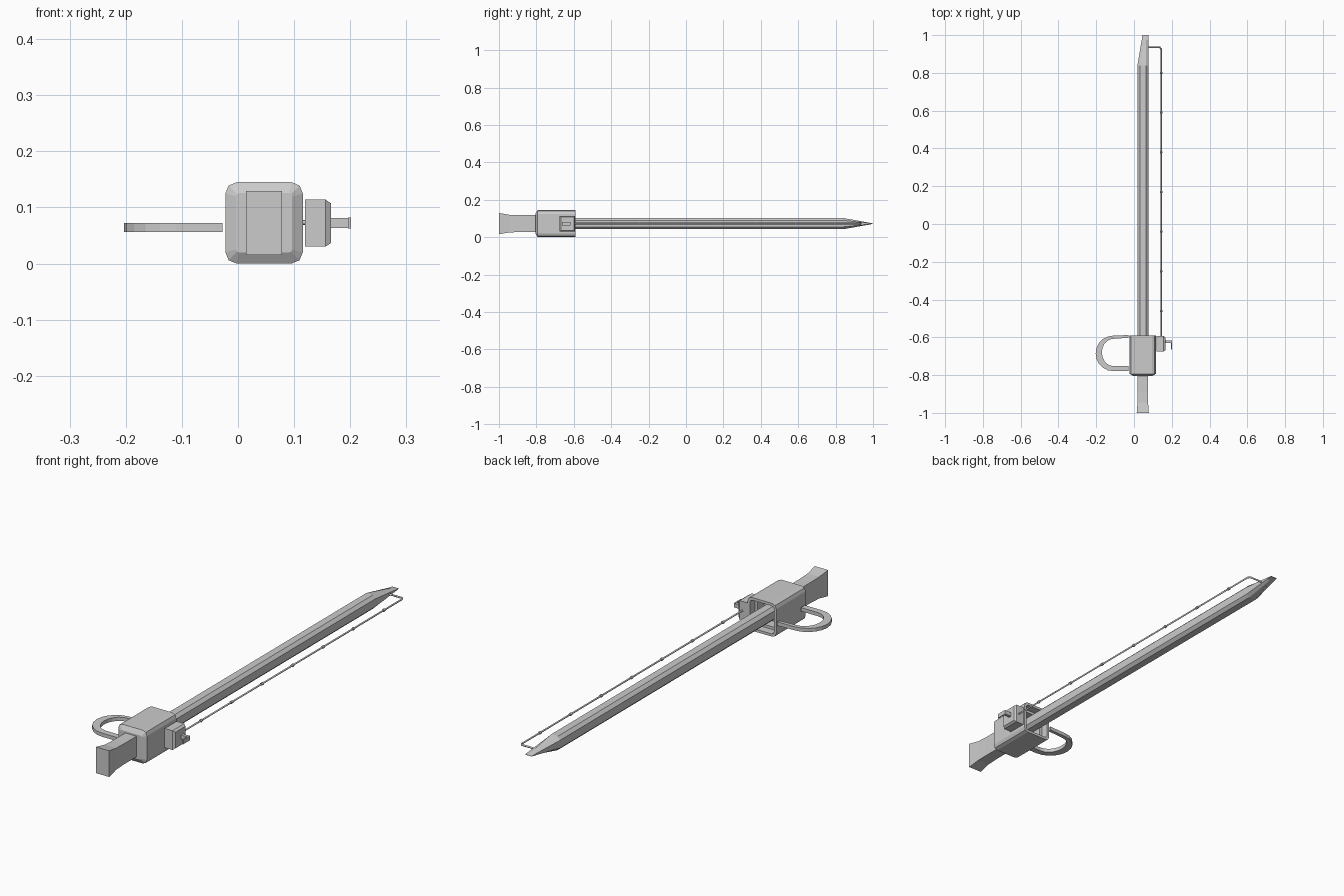
import bpy, bmesh, math
from mathutils import Vector

if "Cube" in bpy.data.objects:
    bpy.data.objects.remove(bpy.data.objects["Cube"])

CX, CZ = 0.0465, 0.0725


def loft(name, rings):
    """Skin a list of equal-length point rings and cap both ends."""
    bm = bmesh.new()
    loops = [[bm.verts.new(p) for p in r] for r in rings]
    n = len(loops[0])
    for a, b in zip(loops, loops[1:]):
        for i in range(n):
            j = (i + 1) % n
            bm.faces.new((a[i], a[j], b[j], b[i]))
    bm.faces.new(loops[0])
    bm.faces.new(loops[-1])
    bmesh.ops.recalc_face_normals(bm, faces=bm.faces)
    me = bpy.data.meshes.new(name)
    bm.to_mesh(me)
    bm.free()
    ob = bpy.data.objects.new(name, me)
    bpy.context.collection.objects.link(ob)
    return ob


def rect(u0, u1, v0, v1, r=0.0, seg=2):
    """2D rectangle with rounded corners of radius r."""
    if r == 0:
        return [(u0, v0), (u1, v0), (u1, v1), (u0, v1)]
    pts = []
    for k, (cu, cv) in enumerate([(u1 - r, v1 - r), (u0 + r, v1 - r),
                                  (u0 + r, v0 + r), (u1 - r, v0 + r)]):
        for s in range(seg + 1):
            a = math.pi / 2 * (k + s / seg)
            pts.append((cu + r * math.cos(a), cv + r * math.sin(a)))
    return pts


def at_y(pts, y):
    return [(u, y, v) for u, v in pts]


def at_x(pts, x):
    return [(x, u, v) for u, v in pts]


def centred(hw, hh, r=0.0, seg=2):
    return rect(CX - hw, CX + hw, CZ - hh, CZ + hh, r, seg)


# Flared grip
loft("grip", [at_y(centred(w, h), y) for y, w, h in
              [(-1.0, 0.032, 0.057), (-0.945, 0.028, 0.047),
               (-0.89, 0.027, 0.045), (-0.78, 0.027, 0.045)]])

# Hollow guard housing, open toward the blade with a stepped recess
loft("guard_housing", [at_y(centred(w, h, r), y) for y, w, h, r in
                       [(-0.805, 0.050, 0.053, 0.006), (-0.793, 0.069, 0.0725, 0.02),
                        (-0.59, 0.069, 0.0725, 0.02), (-0.59, 0.058, 0.061, 0.012),
                        (-0.625, 0.058, 0.061, 0.012), (-0.625, 0.046, 0.049, 0.008),
                        (-0.67, 0.046, 0.049, 0.008)]])

# Octagonal blade with a wedge tip slanting on one side
blade = []
for y, x0, hh in [(-0.68, 0.018, 0.03), (0.84, 0.018, 0.03),
                  (0.975, 0.041, 0.006), (1.0, 0.044, 0.001)]:
    x1, c, d = 0.076, 0.013, hh * 0.43
    blade.append([(x0 + c, y, CZ - hh), (x1 - c, y, CZ - hh), (x1, y, CZ - hh + d),
                  (x1, y, CZ + hh - d), (x1 - c, y, CZ + hh), (x0 + c, y, CZ + hh),
                  (x0, y, CZ + hh - d), (x0, y, CZ - hh + d)])
loft("blade", blade)

# D-shaped loop beside the guard: flat band between outer and inner curves
outer = [(-0.028, -0.588), (-0.11, -0.591)]
inner = [(-0.028, -0.602), (-0.11, -0.608)]
for i in range(1, 10):
    a = math.pi / 2 + math.pi * i / 10
    outer.append((-0.11 + 0.093 * math.cos(a), -0.685 + 0.094 * math.sin(a)))
    inner.append((-0.11 + 0.060 * math.cos(a), -0.680 + 0.072 * math.sin(a)))
outer += [(-0.11, -0.779), (-0.028, -0.779)]
inner += [(-0.11, -0.752), (-0.028, -0.752)]
loft("finger_loop", [[(*o, 0.056), (*o, 0.072), (*i, 0.072), (*i, 0.056)]
                     for o, i in zip(outer, inner)])

# Side mechanism box with chamfered outer face
loft("side_box", [at_x(rect(-0.675 + c, -0.593 - c, 0.030 + c, 0.114 - c), x)
                  for x, c in [(0.119, 0), (0.156, 0), (0.166, 0.007)]])

# Small lever: stem and end plate
loft("lever_stem", [at_x(rect(-0.630, -0.617, 0.0635, 0.081), x) for x in (0.16, 0.197)])
loft("lever_plate", [at_x(rect(-0.664, -0.617, 0.0625, 0.082), x) for x in (0.196, 0.201)])

# Wire running along the blade and bending in to the tip
cu = bpy.data.curves.new("wire", 'CURVE')
cu.dimensions = '3D'
cu.bevel_depth = 0.0045
cu.bevel_resolution = 0
cu.use_fill_caps = True
path = [(0.144, -0.60, 0.073), (0.144, 0.925, 0.073), (0.137, 0.935, 0.073), (0.072, 0.935, 0.073)]
sp = cu.splines.new('POLY')
sp.points.add(len(path) - 1)
for p, co in zip(sp.points, path):
    p.co = (*co, 1)
bpy.context.collection.objects.link(bpy.data.objects.new("wire", cu))

# Small collars spaced along the wire
for i in range(7):
    y = -0.46 + 0.21 * i
    loft("wire_collar", [at_y(rect(0.144 - r, 0.144 + r, 0.073 - r, 0.073 + r, r * 0.7, 1), y + dy)
                         for dy, r in [(-0.006, 0.005), (-0.003, 0.0065), (0.003, 0.0065), (0.006, 0.005)]])
